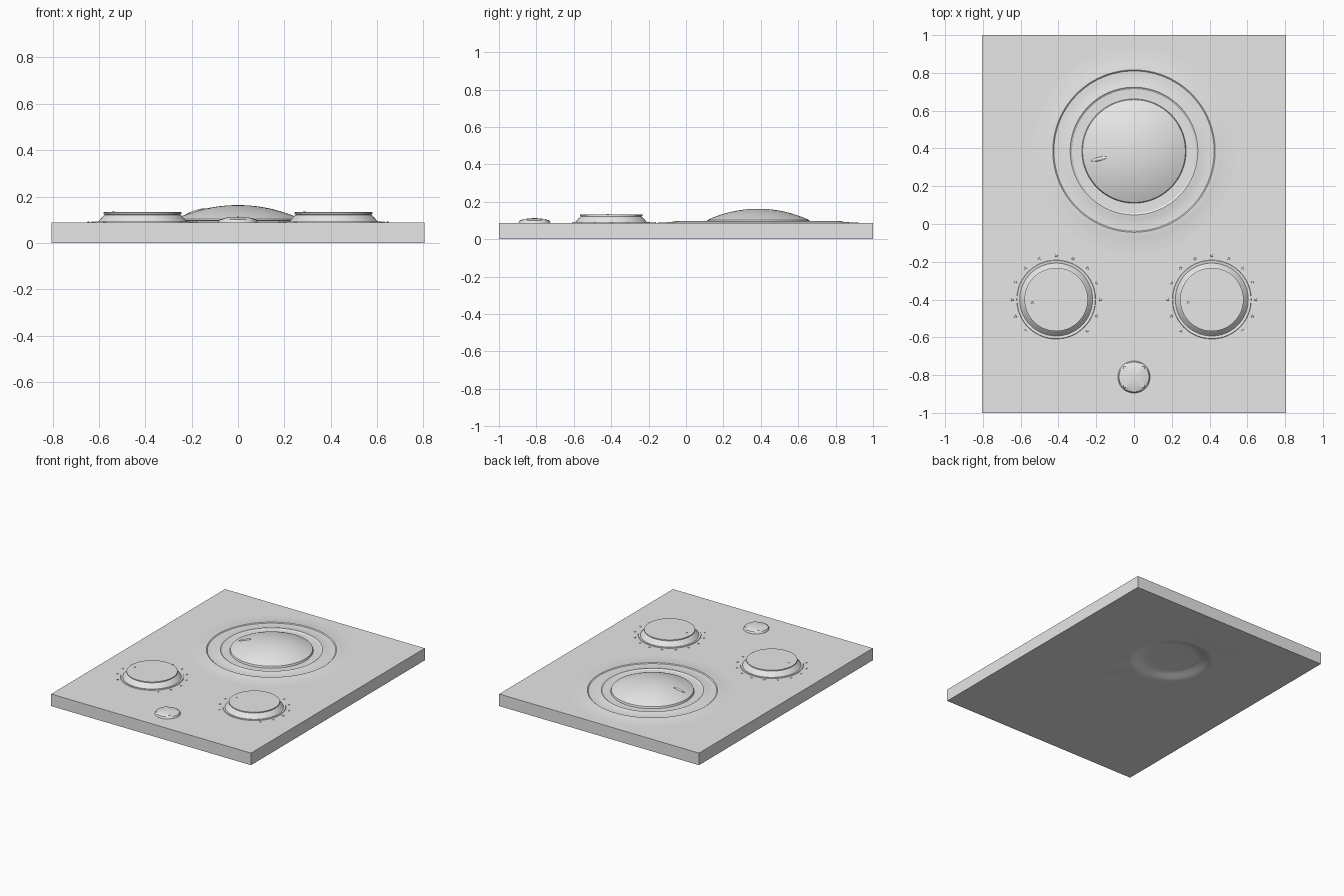
import bpy, bmesh, math
from mathutils import Vector

if "Cube" in bpy.data.objects:
    bpy.data.objects.remove(bpy.data.objects["Cube"], do_unlink=True)

TOP = 0.088          # height of the panel face
DIAL = (0, 0.386)    # centre of the large dial

grey = bpy.data.materials.new("light_grey")
grey.use_nodes = True
grey.diffuse_color = (0.8, 0.8, 0.8, 1)
grey.node_tree.nodes["Principled BSDF"].inputs["Base Color"].default_value = (0.8, 0.8, 0.8, 1)


def finish(bm, name, loc=(0, 0, 0), angle=30):
    """Turn a bmesh into a named, shaded object."""
    bmesh.ops.recalc_face_normals(bm, faces=bm.faces)
    mesh = bpy.data.meshes.new(name)
    bm.to_mesh(mesh)
    bm.free()
    mesh.materials.append(grey)
    obj = bpy.data.objects.new(name, mesh)
    obj.location = loc
    bpy.context.collection.objects.link(obj)
    smooth(obj, angle)
    return obj


def smooth(obj, angle):
    bpy.ops.object.select_all(action='DESELECT')
    obj.select_set(True)
    bpy.context.view_layer.objects.active = obj
    bpy.ops.object.shade_smooth_by_angle(angle=math.radians(angle))


def loft(bm, rings):
    """Skin a list of equal-length point rings; a single point closes an end."""
    rows = [[bm.verts.new(p) for p in ring] for ring in rings]
    for a, b in zip(rows, rows[1:]):
        n = max(len(a), len(b))
        for i in range(n):
            j = (i + 1) % n
            quad = [a[i % len(a)], a[j % len(a)], b[j % len(b)], b[i % len(b)]]
            bm.faces.new(list(dict.fromkeys(quad)))


def circle(r, z, n):
    if r == 0:
        return [(0, 0, z)]
    return [(r * math.cos(math.tau * i / n), r * math.sin(math.tau * i / n), z) for i in range(n)]


def lathe(name, profile, centre, n=72, angle=30):
    bm = bmesh.new()
    loft(bm, [circle(r, z, n) for r, z in profile])
    return finish(bm, name, (centre[0], centre[1], 0), angle)


# Panel slab
bm = bmesh.new()
bmesh.ops.create_cube(bm, size=1)
bmesh.ops.scale(bm, vec=(1.61, 2, TOP), verts=bm.verts)
bmesh.ops.translate(bm, vec=(0, 0, TOP / 2), verts=bm.verts)
panel = finish(bm, "panel")

# Soft round dent under the dial
dent = [(0, 0.028)]
for i in range(9):
    t = i / 8
    dent.append((0.17 + 0.12 * t, 0.028 * (0.5 + 0.5 * math.cos(math.pi * t)) - 0.001))
dent += [(0.29, -0.05), (0, -0.05)]
dent[0] = (0, dent[1][1])
cutter = lathe("dent_cutter", dent, DIAL)
cutter.hide_render = True
cut = panel.modifiers.new("dent", 'BOOLEAN')
cut.operation = 'DIFFERENCE'
cut.solver = 'EXACT'
cut.object = cutter
bpy.context.view_layer.objects.active = panel
bpy.ops.object.modifier_apply(modifier=cut.name)
bpy.data.objects.remove(cutter, do_unlink=True)
smooth(panel, 20)

# Dial surround: gentle swell, fine outer ring, sloped collar and inner ring
lathe("dial_surround", [
    (0.54, TOP), (0.50, 0.0895), (0.46, 0.093), (0.437, 0.097), (0.43, 0.097),
    (0.424, 0.092), (0.40, 0.0915), (0.36, 0.093), (0.344, 0.098), (0.338, 0.098),
    (0.328, 0.091), (0.30, 0.09), (0.26, 0.09)], DIAL, 96, 20)

# Dial dome: shallow spherical cap
base, rise = 0.272, 0.06
R = (base ** 2 + rise ** 2) / (2 * rise)
edge = math.asin(base / R)
cap = [(base + 0.004, 0.09), (base, 0.103)]
cap += [(R * math.sin(edge * k / 10), 0.163 - R + R * math.cos(edge * k / 10)) for k in range(9, 0, -1)]
lathe("dial_dome", cap + [(0, 0.163)], DIAL)

# Dial pointer: slim rounded bar lying on the dome
bm = bmesh.new()
bmesh.ops.create_uvsphere(bm, u_segments=16, v_segments=8, radius=1)
bmesh.ops.scale(bm, vec=(0.045, 0.01, 0.006), verts=bm.verts)
spot = Vector((-0.185, -0.042))
height = 0.163 - R + math.sqrt(R * R - spot.length_squared)
pointer = finish(bm, "dial_pointer", (DIAL[0] + spot.x, DIAL[1] + spot.y, height))
pointer.rotation_euler = (0, -math.asin(spot.length / R), math.radians(13))

# Two knobs with scale dots and a position dot
for side, x in (("right", -0.412), ("left", 0.412)):
    centre = (x, -0.4)
    lathe(side + "_knob", [
        (0.209, TOP), (0.207, 0.092), (0.199, 0.092), (0.193, 0.09), (0.186, 0.097),
        (0.175, 0.111), (0.167, 0.118), (0.163, 0.121), (0.163, 0.123), (0.168, 0.125),
        (0.168, 0.131), (0.165, 0.133), (0, 0.133)], centre)
    for i in range(13):
        a = math.radians(-45 + 22.5 * i)
        lathe(f"{side}_scale_dot_{i + 1}", [(0.007, TOP), (0.006, 0.091), (0, 0.092)],
              (x + 0.233 * math.cos(a), -0.4 + 0.233 * math.sin(a)), 10)
    lathe(side + "_position_dot", [(0.007, 0.133), (0.006, 0.135), (0, 0.135)],
          (x - 0.126, -0.418), 10)

# Small button: round skirt rising to a softly crowned square top
N = 48


def square(h, z):
    pts = []
    for x, y, _ in circle(1, 0, N):
        k = h / max(abs(x), abs(y))
        pts.append((x * k, y * k, z))
    return pts


bm = bmesh.new()
loft(bm, [circle(0.085, TOP, N), circle(0.083, 0.095, N), circle(0.079, 0.101, N),
          square(0.055, 0.108), square(0.03, 0.1115), [(0, 0, 0.113)]])
finish(bm, "button", (0, -0.81, 0), 20)
